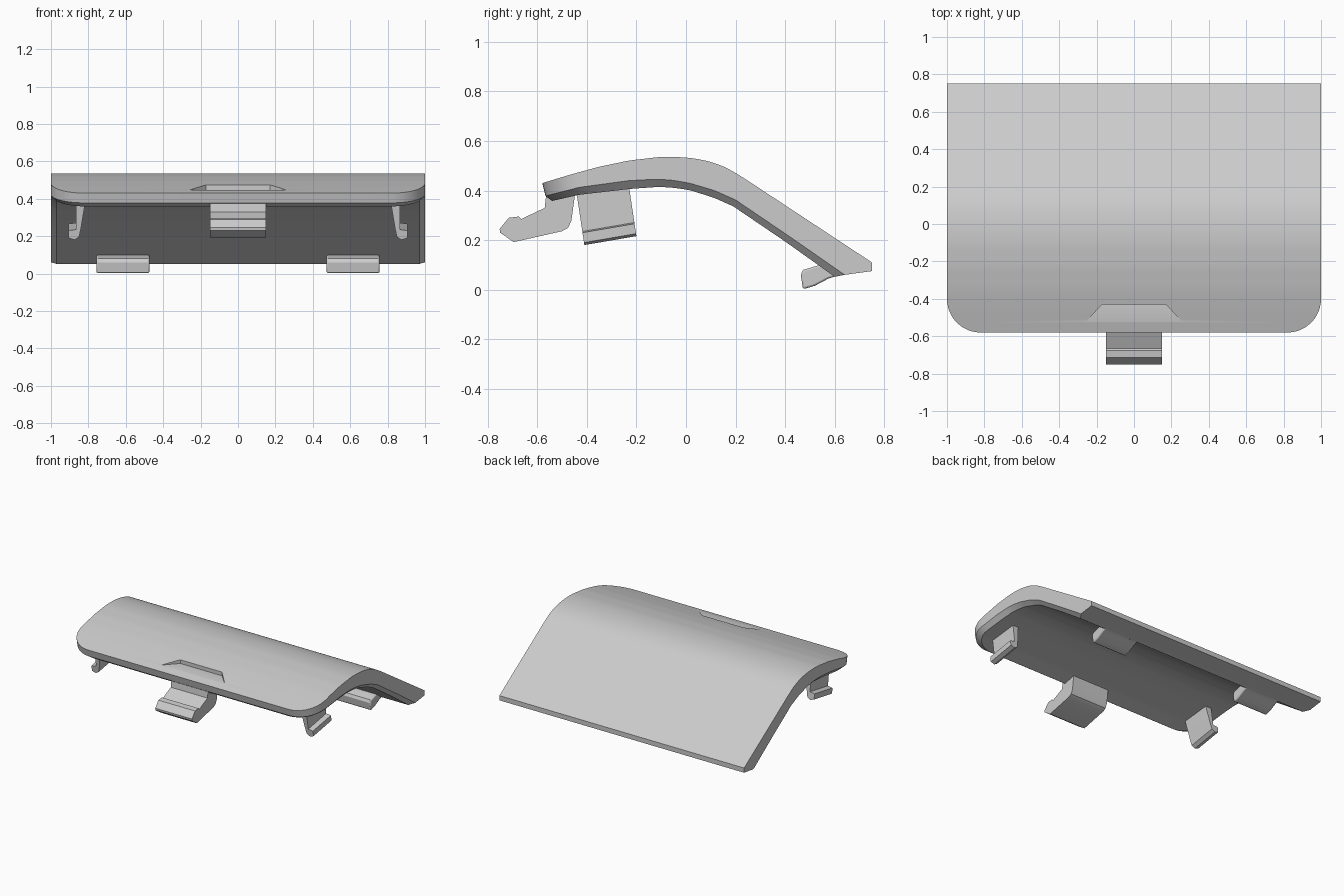
import bpy, bmesh, math
from mathutils import Vector

if "Cube" in bpy.data.objects:
    bpy.data.objects.remove(bpy.data.objects["Cube"], do_unlink=True)

GREY = (0.6, 0.6, 0.6, 1)
grey = bpy.data.materials.new("light grey plastic")
grey.use_nodes = True
grey.diffuse_color = GREY
grey.node_tree.nodes["Principled BSDF"].inputs["Base Color"].default_value = GREY


def finish(name, bm):
    bmesh.ops.recalc_face_normals(bm, faces=bm.faces)
    mesh = bpy.data.meshes.new(name)
    bm.to_mesh(mesh)
    bm.free()
    mesh.materials.append(grey)
    obj = bpy.data.objects.new(name, mesh)
    bpy.context.collection.objects.link(obj)
    return obj


def smooth(obj, angle=30):
    bpy.ops.object.select_all(action="DESELECT")
    obj.select_set(True)
    bpy.context.view_layer.objects.active = obj
    bpy.ops.object.shade_smooth_by_angle(angle=math.radians(angle))


def prism(name, points, along):
    """Sweep a closed outline of 3D points along a vector."""
    bm = bmesh.new()
    near = [bm.verts.new(p) for p in points]
    far = [bm.verts.new(Vector(p) + Vector(along)) for p in points]
    bm.faces.new(near)
    bm.faces.new(far)
    for i in range(len(near)):
        j = (i + 1) % len(near)
        bm.faces.new((near[i], near[j], far[j], far[i]))
    return finish(name, bm)


def interp(table, t):
    for (a, p), (b, q) in zip(table, table[1:]):
        if t <= b:
            return p + (q - p) * (t - a) / (b - a)
    return table[-1][1]


# Cover plate: side curves (y, z) of the top, the outer lower edge and the underside
top = [(-.58, .43), (-.46, .466), (-.35, .496), (-.23, .521), (-.11, .535), (-.05, .536),
       (.014, .532), (.07, .523), (.115, .511), (.16, .493), (.2, .471), (.24, .446), (.75, .11)]
rim = [(-.567, .378), (-.43, .413), (-.23, .44), (-.115, .446), (-.05, .441), (.014, .43),
       (.115, .4), (.216, .355), (.64, .06)]
under = [(-.54, .358), (-.43, .383), (-.22, .407), (-.107, .415), (-.05, .411), (.014, .402),
         (.115, .37), (.216, .325), (.6, .052)]
to_rim = [(-.58, -.567), (0, 0), (.24, .2), (.75, .64)]
to_under = [(-.58, -.54), (0, 0), (.24, .19), (.75, .6)]

R = 0.18
rows = [(-.58 + R - R * math.cos(a), 1 - R + R * math.sin(a))
        for a in (math.pi / 2 * i / 12 for i in range(13))]
rows += [(-.4 + .64 * i / 24, 1) for i in range(1, 25)] + [(.5, 1), (.75, 1)]

bm = bmesh.new()
rings = []
for y, w in rows:
    yr, yu = interp(to_rim, y), interp(to_under, y)
    zt, zr, zu = interp(top, y), interp(rim, yr), interp(under, yu)
    ring = [(-w, y, zt), (w, y, zt), (w, yr, zr), (w - .03, yu, zu), (.03 - w, yu, zu), (-w, yr, zr)]
    rings.append([bm.verts.new(p) for p in ring])
for a, b in zip(rings, rings[1:]):
    for i in range(6):
        j = (i + 1) % 6
        bm.faces.new((a[i], a[j], b[j], b[i]))
# Front wall with its chamfer, and the blunt rear edge
f, e = rings[0], rings[-1]
bm.faces.new((f[0], f[1], f[2], f[5]))
bm.faces.new((f[5], f[2], f[3], f[4]))
lip = [bm.verts.new((x, .75, .075)) for x in (-1, 1)]
bm.faces.new((e[0], e[1], lip[1], lip[0]))
bm.faces.new((lip[0], lip[1], e[2], e[5]))
bm.faces.new((e[5], e[2], e[3], e[4]))
bm.faces.new((e[0], lip[0], e[5]))
bm.faces.new((e[1], e[2], lip[1]))
plate = finish("cover_plate", bm)

# Thumb recess cut into the front of the plate
cutter = prism("recess_cutter", [(-.17, -.43, .447), (.17, -.43, .447), (.34, -.61, .447), (-.34, -.61, .447)],
               (0, 0, .2))
cutter.hide_render = True
cut = plate.modifiers.new("recess", "BOOLEAN")
cut.operation = "DIFFERENCE"
cut.solver = "EXACT"
cut.object = cutter
bpy.context.view_layer.objects.active = plate
bpy.ops.object.modifier_apply(modifier=cut.name)
bpy.data.objects.remove(cutter, do_unlink=True)
smooth(plate)

# Front latch
latch = [(-.565, .375), (-.57, .33), (-.665, .285), (-.675, .295), (-.715, .29), (-.752, .245),
         (-.75, .23), (-.695, .192), (-.5, .236), (-.475, .25), (-.462, .28), (-.447, .39)]
smooth(prism("front_latch", [(-.15, y, z) for y, z in latch], (.3, 0, 0)))

# Side clips with outward hooks, and rear hinge tabs, on both sides
clip = [(.815, .39), (.865, .39), (.867, .235), (.905, .23), (.905, .19), (.875, .18), (.85, .195), (.84, .24)]
tab = [(.48, .004), (.472, .002), (.463, .06), (.472, .08), (.5, .088), (.54, .1), (.58, .1),
       (.62, .06), (.575, .045), (.52, .016)]
for side, s in (("left", 1), ("right", -1)):
    smooth(prism(side + "_clip", [(s * x, -.41 - (z - .18) * .15, z) for x, z in clip], (0, .21, .036)))
    hinge = prism(side + "_hinge_tab", [(s * .473, y, z) for y, z in tab], (s * .284, 0, 0))
    bevel = hinge.modifiers.new("soft_corners", "BEVEL")
    bevel.width = .012
    bevel.segments = 2
    bevel.limit_method = "ANGLE"
    bevel.angle_limit = math.radians(60)
    smooth(hinge)
